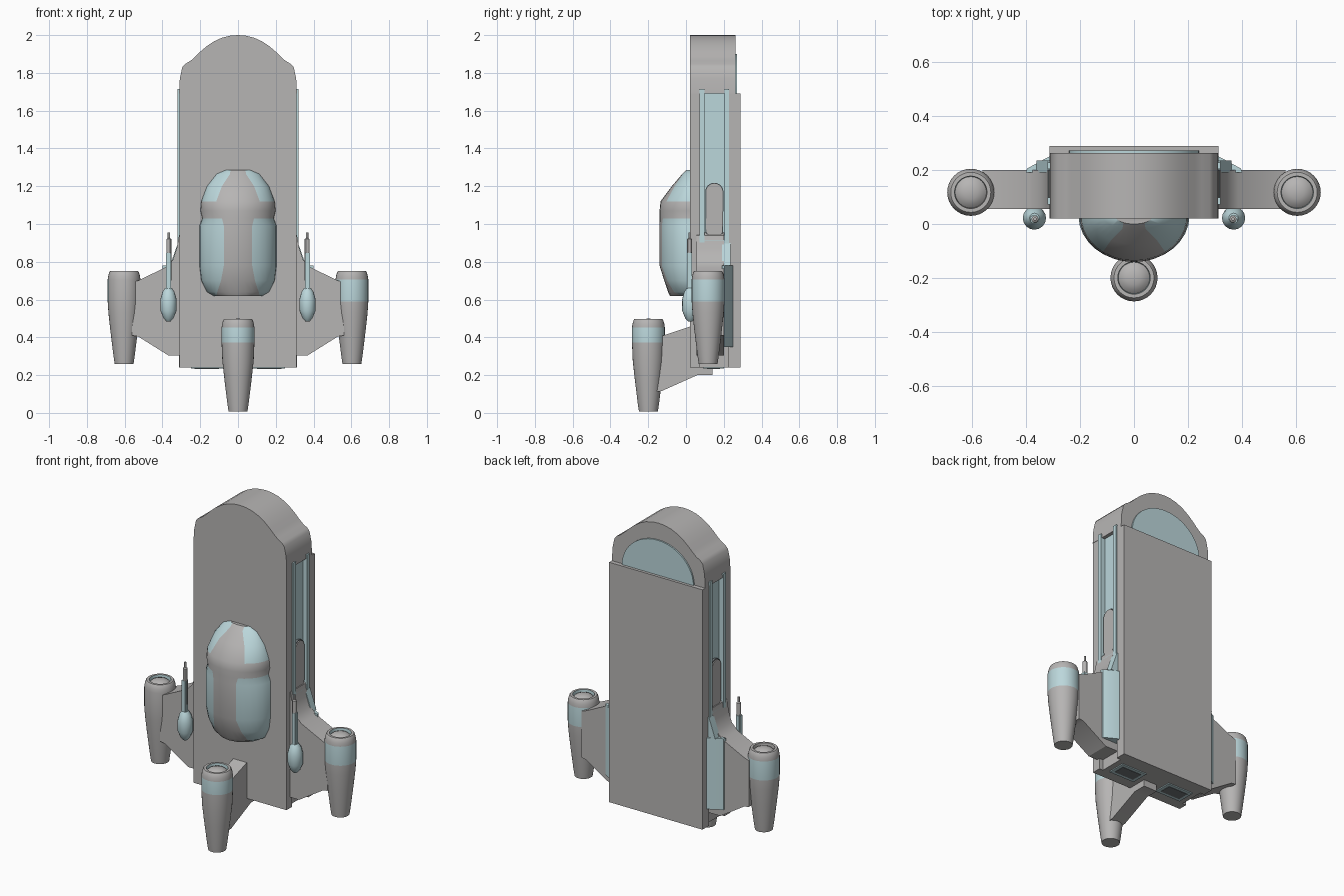
import bpy, bmesh, math
from mathutils import Vector

if "Cube" in bpy.data.objects:
    bpy.data.objects.remove(bpy.data.objects["Cube"])


def material(name, rgb):
    m = bpy.data.materials.new(name)
    m.diffuse_color = (*rgb, 1)
    m.use_nodes = True
    m.node_tree.nodes["Principled BSDF"].inputs["Base Color"].default_value = m.diffuse_color
    return m


GREY = material("hull grey", (0.47, 0.46, 0.455))
BLUE = material("pale blue", (0.50, 0.68, 0.71))
DARK = material("dark vent", (0.16, 0.18, 0.19))


def finish(name, bm, mats, angle=30):
    bmesh.ops.recalc_face_normals(bm, faces=bm.faces[:])
    me = bpy.data.meshes.new(name)
    bm.to_mesh(me)
    bm.free()
    ob = bpy.data.objects.new(name, me)
    bpy.context.collection.objects.link(ob)
    for m in mats:
        me.materials.append(m)
    bpy.ops.object.select_all(action='DESELECT')
    ob.select_set(True)
    bpy.context.view_layer.objects.active = ob
    bpy.ops.object.shade_smooth_by_angle(angle=math.radians(angle))
    return ob


def prism(name, pts, axis, a, b, mat, bevel=0):
    """Extrude a 2D outline along an axis: x takes (y,z), y takes (x,z), z takes (x,y)."""
    put = {'x': lambda p, t: (t, *p), 'y': lambda p, t: (p[0], t, p[1]), 'z': lambda p, t: (*p, t)}[axis]
    bm = bmesh.new()
    lo = [bm.verts.new(put(p, a)) for p in pts]
    hi = [bm.verts.new(put(p, b)) for p in pts]
    bm.faces.new(lo)
    bm.faces.new(hi)
    n = len(pts)
    for i in range(n):
        bm.faces.new((lo[i], lo[(i + 1) % n], hi[(i + 1) % n], hi[i]))
    if bevel:
        bmesh.ops.bevel(bm, geom=bm.edges[:], offset=bevel, segments=2, affect='EDGES')
    return finish(name, bm, [mat])


def box(name, x, y, z, mat, bevel=0):
    return prism(name, [(x[0], y[0]), (x[1], y[0]), (x[1], y[1]), (x[0], y[1])], 'z', z[0], z[1], mat, bevel)


def side_box(name, s, x, y, z, mat, bevel=0):
    return box(name, sorted((s * x[0], s * x[1])), y, z, mat, bevel)


def lathe(name, prof, centre, rule=None, n=32, mats=(GREY, BLUE)):
    """Revolve (radius, z) points about a vertical axis."""
    bm = bmesh.new()
    rings = [[bm.verts.new((centre[0] + r * math.cos(2 * math.pi * i / n),
                            centre[1] + r * math.sin(2 * math.pi * i / n), z)) for i in range(n)]
             for r, z in prof]
    for k in range(len(rings) - 1):
        for i in range(n):
            j = (i + 1) % n
            f = bm.faces.new((rings[k][i], rings[k][j], rings[k + 1][j], rings[k + 1][i]))
            if rule:
                t = 2 * math.pi * (i + 0.5) / n
                f.material_index = rule(k, math.cos(t), math.sin(t))
    bm.faces.new(rings[0])
    bm.faces.new(rings[-1])
    return finish(name, bm, list(mats))


# Hull: front plate, core, back plate
box("hull_front_plate", (-0.31, 0.31), (0.02, 0.075), (0.24, 1.69), GREY)
box("hull_core", (-0.285, 0.285), (0.06, 0.24), (0.24, 1.70), GREY)
box("hull_back_plate", (-0.312, 0.312), (0.225, 0.288), (0.24, 1.69), GREY)

# Domed head with concave shoulders
half = [(0.312, 1.69), (0.308, 1.77), (0.295, 1.83), (0.28, 1.847), (0.25, 1.865), (0.225, 1.887),
        (0.2, 1.912), (0.165, 1.942), (0.125, 1.968), (0.085, 1.986), (0.04, 1.997), (0, 2.0)]
prism("head", half + [(-x, z) for x, z in half[-2::-1]], 'y', 0.02, 0.262, GREY)
arc = [(0.24 * math.cos(math.pi * i / 24), 1.685 + 0.215 * math.sin(math.pi * i / 24)) for i in range(25)]
prism("head_back_window", arc, 'y', 0.262, 0.271, BLUE)

# Cockpit bulge: (z, half width, depth, half width of the centre stripe)
rows = [(1.285, 0.07, 0.02, 0.04), (1.265, 0.115, 0.04, 0.042), (1.20, 0.165, 0.095, 0.085),
        (1.12, 0.195, 0.155, 0.115), (1.07, 0.20, 0.16, 0.105), (1.03, 0.19, 0.16, 0.085),
        (0.99, 0.205, 0.16, 0.075), (0.78, 0.205, 0.16, 0.075), (0.70, 0.195, 0.135, 0.09),
        (0.64, 0.165, 0.115, 0.11), (0.62, 0.13, 0.105, 0.115)]
bm = bmesh.new()
rings = []
for z, w, d, c in rows:
    t0 = math.asin(c / w)
    ts = [-math.pi / 2 + (math.pi / 2 - t0) * i / 6 for i in range(6)]
    ts += [-t0 + 2 * t0 * i / 6 for i in range(7)]
    ts += [-t for t in ts[5::-1]]
    rings.append([bm.verts.new((w * math.sin(t), 0.03 - (d + 0.01) * math.cos(t), z)) for t in ts])
for k in range(len(rows) - 1):
    for i in range(18):
        f = bm.faces.new((rings[k][i], rings[k][i + 1], rings[k + 1][i + 1], rings[k + 1][i]))
        side = i < 6 or i > 11
        window = k < 3 or k > 4
        f.material_index = int(side and window)
bm.faces.new(rings[0])
bm.faces.new(rings[-1])
finish("cockpit", bm, [GREY, BLUE], 35)


# Engines
def engine(name, x, y, top, band, partial=False):
    prof = [(0.05, -0.49), (0.056, -0.45), (0.072, -0.32), (0.083, -0.22), (0.087, -band), (0.087, -0.045),
            (0.084, -0.025), (0.078, -0.005), (0.074, 0), (0.06, 0), (0.058, -0.02), (0.045, -0.008),
            (0.025, 0.0), (0.005, 0.002)]

    def rule(k, nx, ny):
        if partial and 0.45 * nx - ny > -0.1:
            return 0
        return int(k == 4 or k == 9)
    lathe(name, [(r, top + z) for r, z in prof], (x, y), rule)


engine("front_engine", 0, -0.199, 0.497, 0.125)
engine("right_engine", 0.603, 0.117, 0.75, 0.16)
engine("left_engine", -0.603, 0.117, 0.75, 0.16, True)

# Fin carrying the front engine
prism("front_engine_fin", [(-0.17, 0.40), (-0.12, 0.41), (0.03, 0.46), (0.14, 0.25), (0.14, 0.2),
                           (0.06, 0.2), (-0.13, 0.115), (-0.18, 0.11)], 'x', -0.045, 0.045, GREY)

for s, side in ((1, "right"), (-1, "left")):
    # Wing pylon to the side engine
    outline = [(0.27, 0.97), (0.312, 0.94), (0.325, 0.87), (0.345, 0.81), (0.385, 0.77), (0.53, 0.70),
               (0.56, 0.69), (0.56, 0.41), (0.53, 0.405), (0.37, 0.305), (0.27, 0.305)]
    prism(side + "_pylon", [(s * x, z) for x, z in outline], 'y', 0.055, 0.2, GREY)
    # Blue wedge fairing between pylon and back plate
    prism(side + "_fairing", [(s * 0.28, 0.19), (s * 0.40, 0.19), (s * 0.395, 0.205), (s * 0.312, 0.25),
                              (s * 0.28, 0.25)], 'z', 0.35, 0.78, BLUE)
    prism(side + "_fairing_top", [(s * 0.28, 0.78), (s * 0.36, 0.78), (s * 0.318, 0.9), (s * 0.28, 0.9)],
          'y', 0.19, 0.235, BLUE)
    # Side channel: floor, rails, sill and oval hatch
    side_box(side + "_channel_floor", s, (0.28, 0.291), (0.07, 0.23), (0.88, 1.69), BLUE)
    side_box(side + "_front_rail", s, (0.28, 0.319), (0.072, 0.098), (0.88, 1.715), BLUE)
    side_box(side + "_back_rail", s, (0.28, 0.319), (0.203, 0.228), (0.88, 1.715), BLUE)
    side_box(side + "_sill", s, (0.28, 0.317), (0.09, 0.21), (0.88, 0.915), BLUE)
    oval = []
    for i in range(24):
        a = 2 * math.pi * i / 24
        oval.append((0.15 + 0.048 * math.cos(a), 1.07 + 0.048 * math.sin(a) + (0.1 if i < 12 else -0.1)))
    prism(side + "_hatch_rim", oval, 'x', s * 0.285, s * 0.303, DARK)
    prism(side + "_hatch", [(0.15 + (y - 0.15) * 0.9, 1.07 + (z - 1.07) * 0.97) for y, z in oval],
          'x', s * 0.285, s * 0.309, GREY)
    # Gun: mount, round housing, arm, barrel
    side_box(side + "_gun_mount", s, (0.335, 0.395), (0.01, 0.06), (0.53, 0.62), BLUE, 0.01)
    lathe(side + "_gun_housing", [(0.012, 0.485), (0.026, 0.50), (0.042, 0.54), (0.043, 0.60), (0.032, 0.64),
                                  (0.018, 0.66)], (s * 0.368, 0.022), n=16, mats=(BLUE,))
    side_box(side + "_gun_arm", s, (0.354, 0.382), (0.004, 0.032), (0.64, 0.85), BLUE, 0.004)
    lathe(side + "_gun_barrel", [(0.013, 0.70), (0.013, 0.92), (0.006, 0.925), (0.006, 0.955)],
          (s * 0.366, 0.018), n=12, mats=(GREY,))
    # Underside vent
    side_box(side + "_vent_frame", s, (0.08, 0.25), (0.09, 0.20), (0.234, 0.241), BLUE)
    side_box(side + "_vent", s, (0.1, 0.23), (0.11, 0.18), (0.232, 0.236), DARK)
